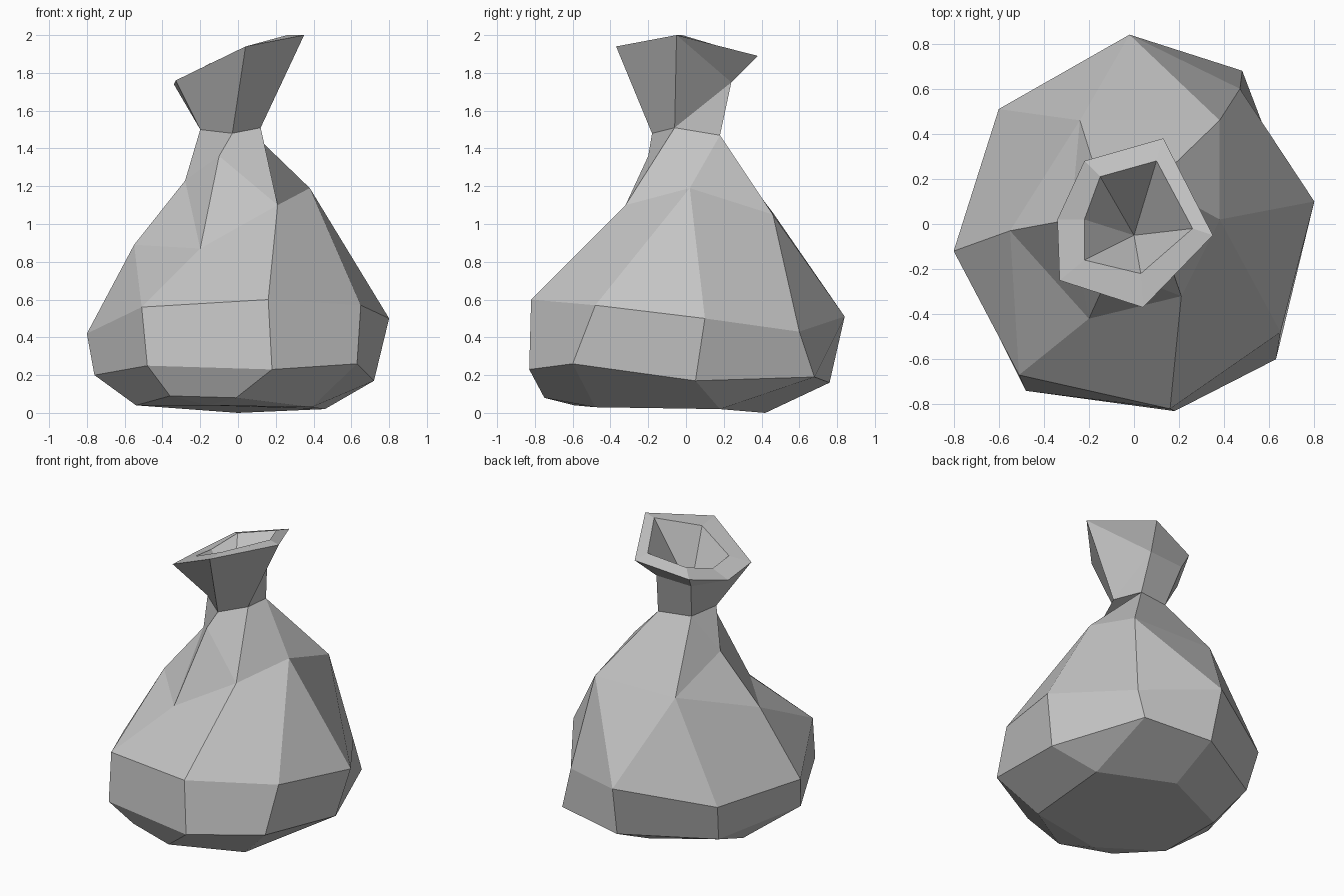
import bpy
import bmesh

default_cube = bpy.data.objects.get("Cube")
if default_cube:
    bpy.data.objects.remove(default_cube, do_unlink=True)


def make_material(name, colour):
    material = bpy.data.materials.new(name)
    material.use_nodes = True
    material.diffuse_color = colour
    for node in material.node_tree.nodes:
        if node.type == "BSDF_PRINCIPLED":
            node.inputs["Base Color"].default_value = colour
            node.inputs["Roughness"].default_value = 0.8
    return material


def add_ring(mesh, *points):
    """Corners of one horizontal loop, counter-clockwise from above."""
    return [mesh.verts.new(point) for point in points]


def stitch(mesh, lower, upper, steps):
    """Join two loops: 'a' steps along the lower, 'b' along the upper, 'q' along both."""
    i = j = 0
    for step in steps:
        next_i = i + (step in "aq")
        next_j = j + (step in "bq")
        corners = [lower[i % len(lower)], lower[next_i % len(lower)],
                   upper[next_j % len(upper)], upper[j % len(upper)]]
        mesh.faces.new(list(dict.fromkeys(corners)))
        i, j = next_i, next_j


sack = bmesh.new()

# Underside, resting on the ground, with a bevelled front
base = add_ring(sack, (-.36, -.64, .09), (-.01, -.75, .08), (.39, -.48, .03), (.46, .18, .02),
                (0, .42, 0), (-.54, .14, .04), (-.54, -.33, .04))
bevel_corner = add_ring(sack, (-.16, -.59, .04))

# Bulging belly: lower and upper edge
belly_low = add_ring(sack, (-.48, -.74, .25), (.18, -.83, .23), (.63, -.6, .26), (.72, .05, .17),
                     (.48, .68, .19), (0, .76, .16), (-.56, .44, .15), (-.76, -.18, .2))
belly_high = add_ring(sack, (-.51, -.67, .56), (.16, -.82, .6), (.65, -.48, .57), (.8, .1, .5),
                      (.47, .6, .43), (-.02, .84, .51), (-.6, .51, .41), (-.8, -.12, .42))

# Sloping shoulder, with two extra corners in the fold below the neck
shoulder = add_ring(sack, (-.2, -.42, .87), (.21, -.32, 1.1), (.38, .02, 1.19),
                    (.38, .46, 1.05), (-.24, .46, 1.06), (-.55, -.03, .89))
front_fold, side_fold = add_ring(sack, (-.1, -.2, 1.36), (-.28, .02, 1.23))
right_corner, left_corner, *_, back_corner, side_corner = shoulder
collar = [front_fold] + shoulder[1:-1] + [side_fold]

# Tied neck
neck = add_ring(sack, (-.03, -.18, 1.48), (.12, -.06, 1.51), (.09, .18, 1.47),
                (-.14, .14, 1.48), (-.2, -.05, 1.5))

# Flared mouth: outer rim, overhang at the back, inner lip and bottom of the hollow
rim = add_ring(sack, (.04, -.37, 1.94), (.35, -.05, 2), (.13, .38, 1.89),
               (-.22, .28, 1.81), (-.34, .02, 1.74), (-.33, -.25, 1.76))
overhang = add_ring(sack, (.06, .24, 1.75), (-.2, .23, 1.74))
flare = rim[:2] + overhang + rim[4:]
lip = add_ring(sack, (.03, -.22, 1.93), (.26, -.02, 2), (.1, .28, 1.91),
               (-.15, .21, 1.85), (-.22, .02, 1.79), (-.22, -.16, 1.81))
hollow = add_ring(sack, (0, -.05, 1.55))

# Skin the loops from the ground up
sack.faces.new(reversed(bevel_corner + base[2:]))
stitch(sack, bevel_corner, base[-1:] + base[:3], "bbb")
stitch(sack, base, belly_low, "qqqbqqbaq")
stitch(sack, belly_low, belly_high, "qqqqqqqq")
stitch(sack, belly_high, shoulder, "qqaqabaqab")
stitch(sack, [back_corner, side_corner, right_corner, left_corner],
       [back_corner, side_fold, front_fold, left_corner], "qabq")
stitch(sack, collar, neck, "qqaqabq")
stitch(sack, neck, flare, "qbaqqbq")
stitch(sack, flare[1:5], rim[1:5], "qqq")
stitch(sack, rim, lip, "qqqqqq")
stitch(sack, lip, hollow, "aaaaaa")

# Flat-shaded cloth object
data = bpy.data.meshes.new("sack")
sack.to_mesh(data)
sack.free()
data.materials.append(make_material("grey cloth", (.55, .55, .55, 1)))
bpy.context.collection.objects.link(bpy.data.objects.new("sack", data))
